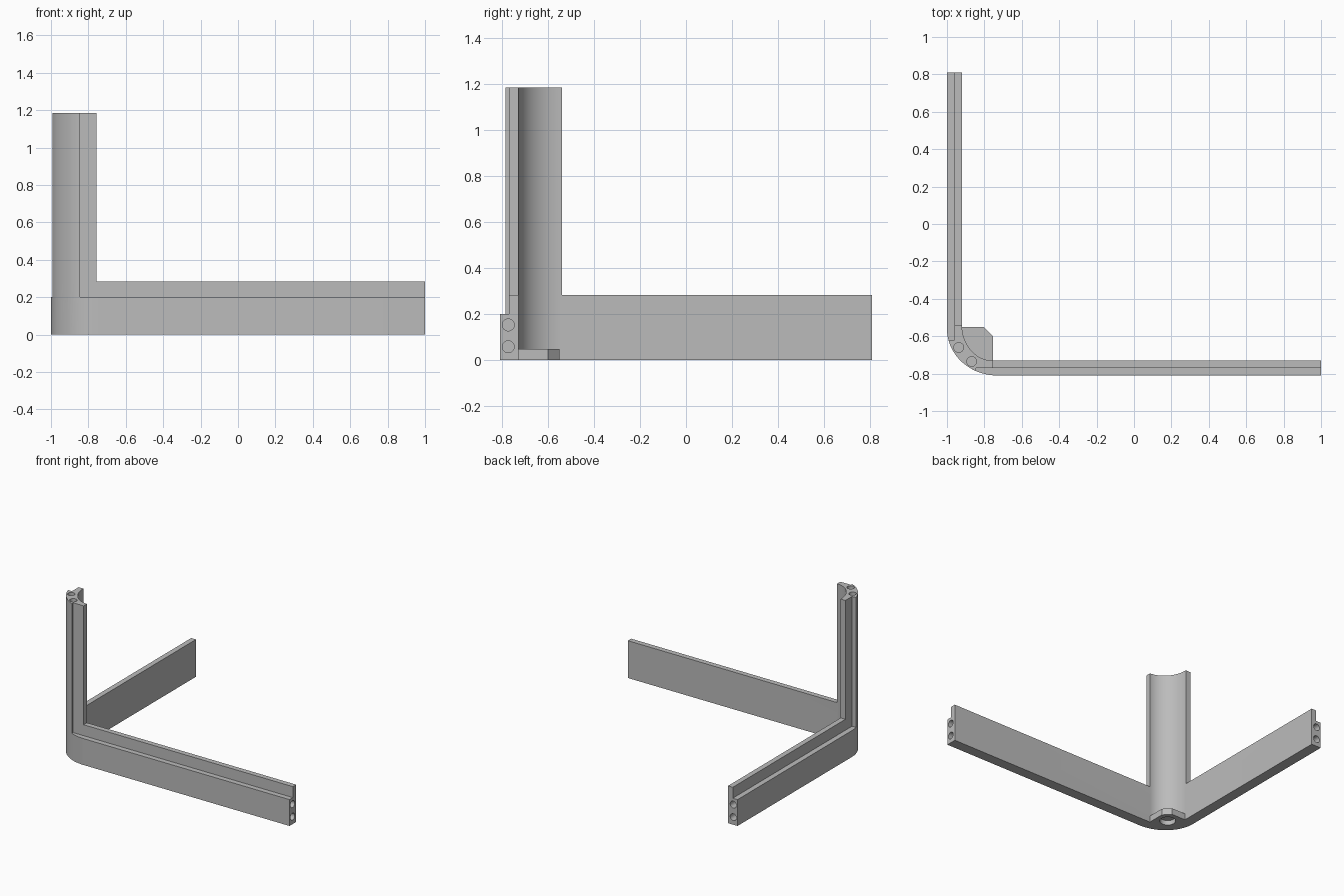
import bpy, bmesh
from math import cos, sin, pi, asin, acos
from mathutils import Vector

if "Cube" in bpy.data.objects:
    bpy.data.objects.remove(bpy.data.objects["Cube"])

grey = bpy.data.materials.new("plain grey")
grey.use_nodes = True
grey.diffuse_color = (0.5, 0.5, 0.5, 1)
grey.node_tree.nodes["Principled BSDF"].inputs["Base Color"].default_value = (0.5, 0.5, 0.5, 1)

# Main dimensions
END_X, END_Y = 1.0, 0.81
STEP_Z, RAIL_Z, POST_Z = 0.2, 0.283, 1.185
POST_X, POST_Y = -0.757, -0.54
OUT_C, OUT_R = (-0.73, -0.56), (0.27, 0.25)
IN_C, IN_R = (POST_X, POST_Y), (0.163, 0.19)


def arc(c, r, a0, a1, n=24):
    return [(c[0] + r[0] * cos(a0 + (a1 - a0) * i / n),
             c[1] + r[1] * sin(a0 + (a1 - a0) * i / n)) for i in range(n + 1)]


def prism(name, outline, z0, z1):
    bm = bmesh.new()
    face = bm.faces.new([bm.verts.new((x, y, z0)) for x, y in outline])
    ext = bmesh.ops.extrude_face_region(bm, geom=[face])
    top = [v for v in ext["geom"] if isinstance(v, bmesh.types.BMVert)]
    bmesh.ops.translate(bm, verts=top, vec=(0, 0, z1 - z0))
    bmesh.ops.recalc_face_normals(bm, faces=bm.faces)
    mesh = bpy.data.meshes.new(name)
    bm.to_mesh(mesh)
    bm.free()
    mesh.materials.append(grey)
    ob = bpy.data.objects.new(name, mesh)
    bpy.context.collection.objects.link(ob)
    return ob


def cylinder(name, centre, axis, radius, depth):
    bm = bmesh.new()
    bmesh.ops.create_cone(bm, cap_ends=True, segments=32, radius1=radius,
                          radius2=radius, depth=depth)
    rot = Vector((0, 0, 1)).rotation_difference(Vector(axis)).to_matrix()
    bmesh.ops.rotate(bm, verts=bm.verts, matrix=rot)
    bmesh.ops.translate(bm, verts=bm.verts, vec=centre)
    mesh = bpy.data.meshes.new(name)
    bm.to_mesh(mesh)
    bm.free()
    mesh.materials.append(grey)
    ob = bpy.data.objects.new(name, mesh)
    ob.hide_render = True
    bpy.context.collection.objects.link(ob)
    return ob


def combine(body, tool, operation):
    bpy.context.view_layer.objects.active = body
    mod = body.modifiers.new(operation.lower(), "BOOLEAN")
    mod.operation, mod.object, mod.solver = operation, tool, "EXACT"
    bpy.ops.object.modifier_apply(modifier=mod.name)
    bpy.data.objects.remove(tool)


def inner_edge(x_end, y_end):
    # Inside line from the side rail end, round the corner, to the front rail end
    pts = arc(IN_C, IN_R, pi, 1.5 * pi)
    if x_end > POST_X:
        pts = [(-0.92, y_end)] + pts + [(x_end, -0.73)]
    return pts


def stepped(x_end, y_end):
    # Thin inner wall with the full thickness kept at the rounded corner
    a0 = pi + asin((-0.56 + 0.62) / OUT_R[1])
    a1 = 2 * pi - acos((-0.845 - OUT_C[0]) / OUT_R[0])
    outer = arc(OUT_C, OUT_R, a0, a1)
    return (inner_edge(x_end, y_end) + [(x_end, -0.77), (-0.845, -0.77)]
            + outer[::-1] + [(-0.96, -0.62), (-0.96, y_end)])


# Full thickness base, stepped inner wall and corner post
base = inner_edge(END_X, END_Y) + [(END_X, -0.81)]
base += arc(OUT_C, OUT_R, pi, 1.5 * pi)[::-1] + [(-1, END_Y)]
frame = prism("corner_frame", base, 0, STEP_Z)
combine(frame, prism("inner_wall", stepped(END_X, END_Y), STEP_Z, RAIL_Z), "UNION")
combine(frame, prism("post", stepped(POST_X, POST_Y), RAIL_Z, POST_Z), "UNION")

# Chamfered foot inside the corner
foot = [(-0.94, -0.55), (-0.805, -0.55), (-0.755, -0.6), (-0.755, -0.75), (-0.88, -0.73)]
combine(frame, prism("foot", foot, 0, 0.048), "UNION")

# Dowel holes in rail ends and post top, recess under the foot
for z in (0.057, 0.152):
    combine(frame, cylinder("front_hole", (END_X, -0.774, z), (1, 0, 0), 0.026, 0.2), "DIFFERENCE")
    combine(frame, cylinder("side_hole", (-0.964, END_Y, z), (0, 1, 0), 0.026, 0.2), "DIFFERENCE")
for x, y in ((-0.937, -0.66), (-0.868, -0.735)):
    combine(frame, cylinder("post_hole", (x, y, POST_Z), (0, 0, 1), 0.026, 0.2), "DIFFERENCE")
combine(frame, cylinder("foot_recess", (-0.84, -0.64, 0), (0, 0, 1), 0.055, 0.07), "DIFFERENCE")

# Smooth the curved walls, keep edges sharp
bpy.ops.object.select_all(action="DESELECT")
frame.select_set(True)
bpy.context.view_layer.objects.active = frame
bpy.ops.object.shade_smooth_by_angle()
